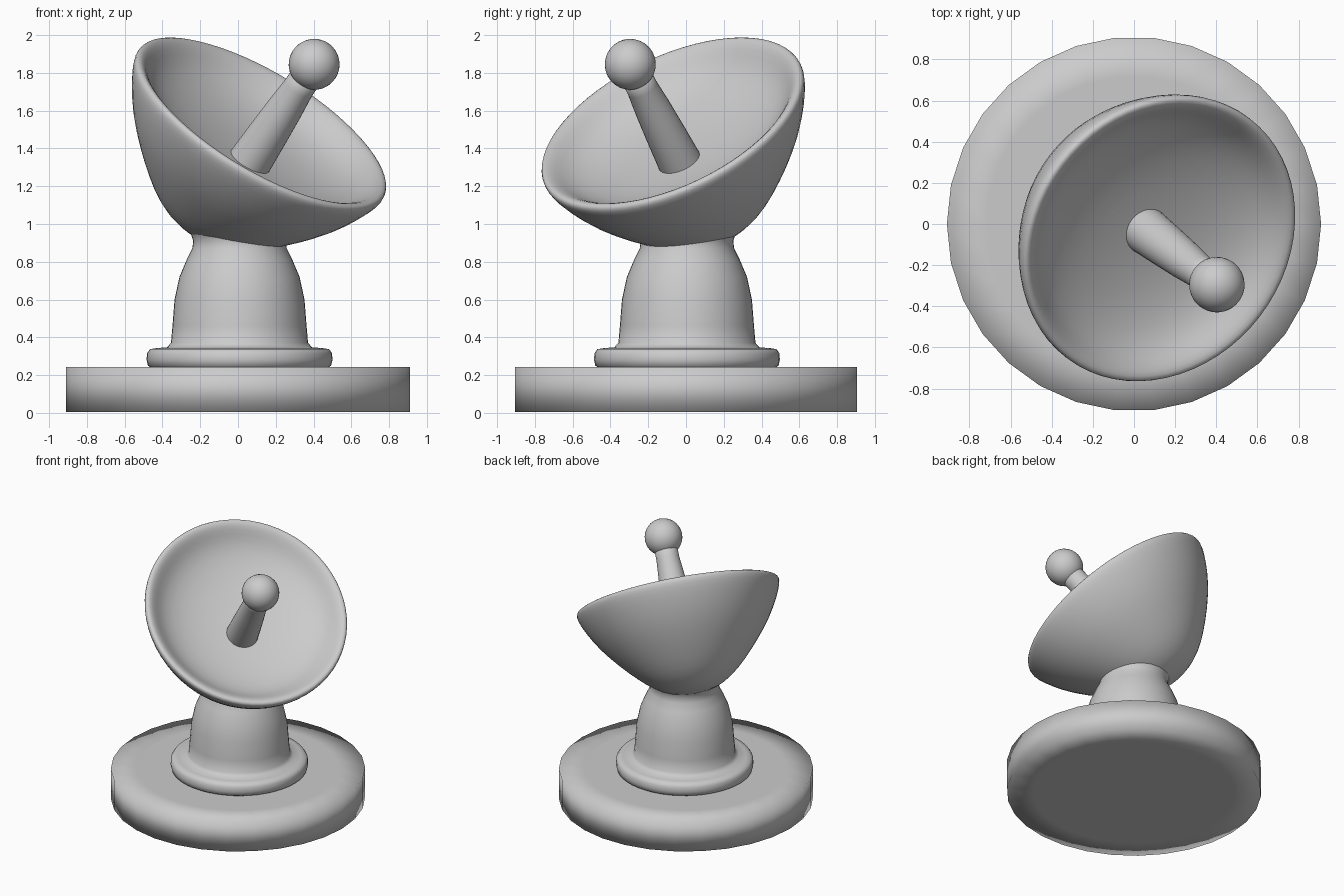
import bpy, bmesh, math
from mathutils import Vector, Matrix

if "Cube" in bpy.data.objects:
    bpy.data.objects.remove(bpy.data.objects["Cube"])


def lathe(name, profile, sides, matrix=None, subdiv=0):
    """Revolve (radius, height) points around local z; radius 0 makes a pole."""
    bm = bmesh.new()
    rings = []
    for r, z in profile:
        if r == 0:
            rings.append([bm.verts.new((0, 0, z))])
        else:
            rings.append([bm.verts.new((r * math.cos(2 * math.pi * i / sides),
                                        r * math.sin(2 * math.pi * i / sides), z))
                          for i in range(sides)])
    for a, b in zip(rings, rings[1:]):
        for i in range(sides):
            j = (i + 1) % sides
            if len(a) == 1:
                bm.faces.new((a[0], b[i], b[j]))
            elif len(b) == 1:
                bm.faces.new((a[i], a[j], b[0]))
            else:
                bm.faces.new((a[i], a[j], b[j], b[i]))
    bmesh.ops.recalc_face_normals(bm, faces=bm.faces)
    for f in bm.faces:
        f.smooth = True
    mesh = bpy.data.meshes.new(name)
    bm.to_mesh(mesh)
    bm.free()
    obj = bpy.data.objects.new(name, mesh)
    bpy.context.collection.objects.link(obj)
    if matrix:
        obj.matrix_world = matrix
    if subdiv:
        mod = obj.modifiers.new("smooth", 'SUBSURF')
        mod.levels = mod.render_levels = subdiv
    return obj


def tilted(centre, degrees, scale=(1, 1, 1)):
    """Lean local z towards the front right."""
    return (Matrix.Translation(centre) @ Matrix.Rotation(math.radians(-37.4), 4, 'Z')
            @ Matrix.Rotation(math.radians(degrees), 4, 'Y') @ Matrix.Diagonal((*scale, 1)))


ball_centre = Vector((0.403, -0.295, 1.845))

# Base disc, coarse sides with soft shading
lathe("base_disc", [(0, 0.006), (0.72, 0.006), (0.91, 0.006),
                    (0.91, 0.242), (0.72, 0.242), (0, 0.242)], 30)

# Pedestal with its foot ring, flaring into the dish
lathe("pedestal", [(0, 0.235), (0.46, 0.235), (0.485, 0.25), (0.492, 0.28), (0.49, 0.315),
                   (0.475, 0.337), (0.44, 0.343), (0.385, 0.347), (0.363, 0.37), (0.355, 0.46),
                   (0.344, 0.6), (0.318, 0.72), (0.28, 0.81), (0.25, 0.87), (0.245, 0.91),
                   (0.258, 0.95), (0.285, 0.985), (0.2, 1.05), (0, 1.05)],
      48, Matrix.Translation((0.008, 0.005, 0)))

# Dish: outer shell, rounded lip, shallower inner bowl, slightly oval
lathe("dish", [(0, -0.72), (0.17, -0.695), (0.30, -0.62), (0.40, -0.53), (0.51, -0.415),
               (0.63, -0.27), (0.715, -0.12), (0.748, -0.04), (0.752, -0.005), (0.735, 0.013),
               (0.70, 0.003), (0.655, -0.04), (0.59, -0.105), (0.45, -0.165), (0.25, -0.2),
               (0, -0.21)],
      32, tilted(Vector((0.125, -0.075, 1.535)), 36.3, (1.03, 0.985, 1)), subdiv=1)

# Feed rod and its ball
lathe("feed_rod", [(0, -0.76), (0.118, -0.76), (0.115, -0.66), (0.107, -0.5),
                   (0.095, -0.3), (0.083, -0.16), (0.083, -0.05), (0, -0.05)],
      32, tilted(ball_centre, 39.8))
ball = [(0.135 * math.sin(math.pi * k / 16) if 0 < k < 16 else 0,
         -0.135 * math.cos(math.pi * k / 16)) for k in range(17)]
lathe("feed_ball", ball, 32, tilted(ball_centre, 39.8))
